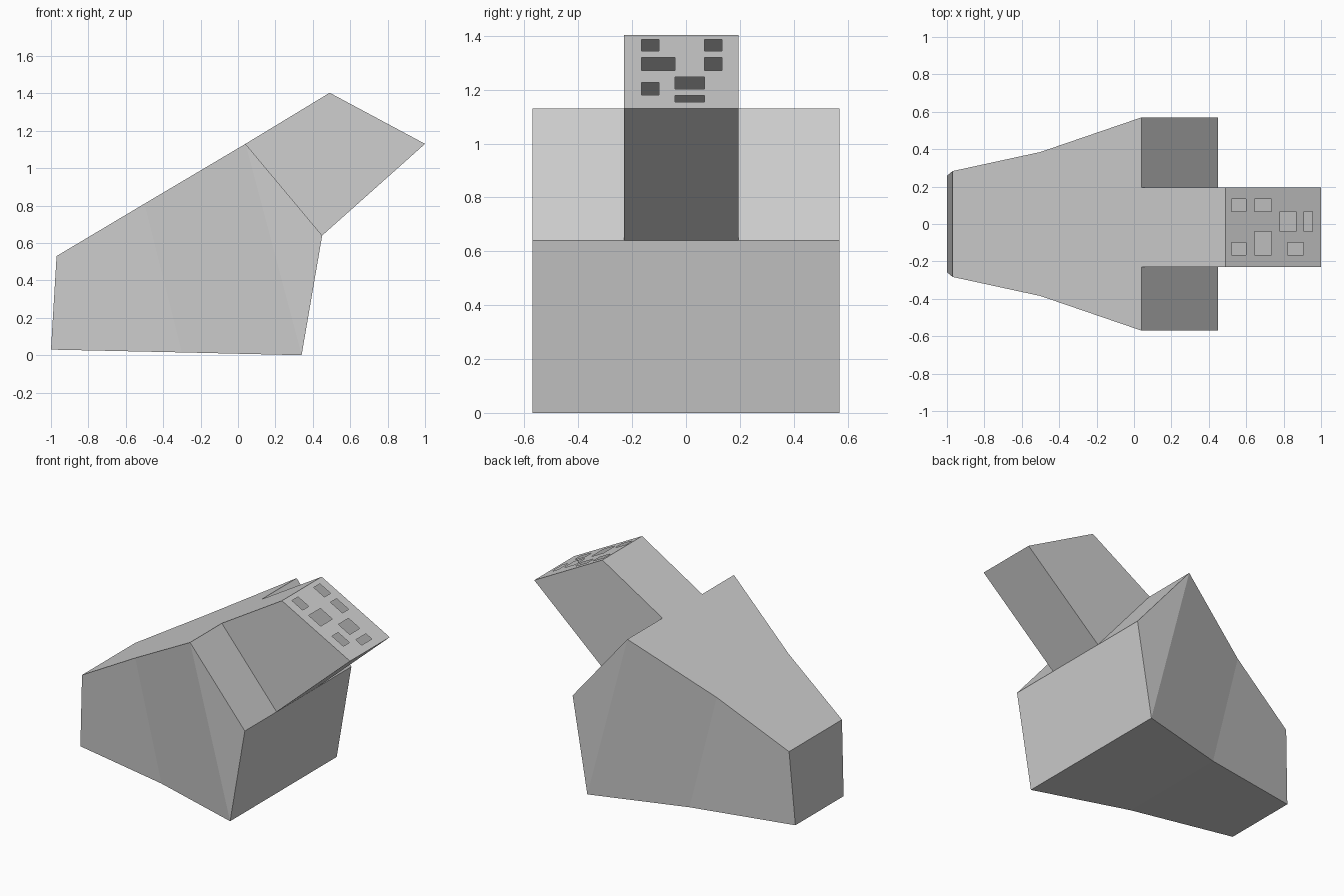
import bpy
import bmesh
from mathutils import Vector

cube = bpy.data.objects.get("Cube")
if cube:
    bpy.data.objects.remove(cube, do_unlink=True)

# Single plain material
grey = bpy.data.materials.new("Concrete grey")
grey.use_nodes = True
colour = (0.62, 0.62, 0.62, 1)
grey.diffuse_color = colour
grey.node_tree.nodes["Principled BSDF"].inputs["Base Color"].default_value = colour


def make_object(name, faces):
    """Weld a list of polygons into one flat-shaded convex shell, facing outwards."""
    bm = bmesh.new()
    for points in faces:
        bm.faces.new([bm.verts.new(p) for p in points])
    bmesh.ops.remove_doubles(bm, verts=bm.verts, dist=0.0005)
    bm.normal_update()
    centre = sum((v.co for v in bm.verts), Vector()) / len(bm.verts)
    for face in bm.faces:
        if face.normal.dot(face.calc_center_median() - centre) < 0:
            face.normal_flip()
    mesh = bpy.data.meshes.new(name)
    bm.to_mesh(mesh)
    bm.free()
    mesh.materials.append(grey)
    obj = bpy.data.objects.new(name, mesh)
    bpy.context.collection.objects.link(obj)
    return obj


def span(a, b, y0, y1):
    """Quad between two profile points (x, z) from y0 to y1."""
    return [(a[0], y0, a[1]), (b[0], y0, b[1]), (b[0], y1, b[1]), (a[0], y1, a[1])]


# Shared joint between the wedge body and the raised tower
ridge, heel = (0.04, 1.13), (0.45, 0.64)
tower_y = (-0.23, 0.195)

# Wedge body: (x, z, half width) around the profile
outline = [(-0.97, 0.53, 0.283), (-0.5, 0.81, 0.385), (*ridge, 0.57),
           (*heel, 0.57), (0.34, 0.0, 0.57), (-0.3, 0.015, 0.39),
           (-1.0, 0.03, 0.258)]
left = [(x, w, z) for x, z, w in outline]
right = [(x, -w, z) for x, z, w in outline]
body = []
for side in (left, right):
    for ids in ((6, 0, 1, 5), (5, 1, 2, 4), (4, 2, 3)):
        body.append([side[i] for i in ids])
for i in range(len(outline)):
    j = (i + 1) % len(outline)
    if i != 2:  # the rear slope is left open where the tower joins
        body.append([left[i], left[j], right[j], right[i]])
body.append(span(ridge, heel, -0.57, tower_y[0]))
body.append(span(ridge, heel, tower_y[1], 0.57))
make_object("wedge_body", body)

# Tower: hollow box rising along the slope
crest, tip = (0.49, 1.403), (1.0, 1.13)
tower = [span(ridge, crest, *tower_y), span(heel, tip, *tower_y)]
for y in tower_y:
    tower.append([(x, y, z) for x, z in (ridge, crest, tip, heel)])

# End face of the tower, with window openings (x0, x1, y0, y1)
windows = [(0.52, 0.60, -0.165, -0.10), (0.52, 0.60, 0.068, 0.133),
           (0.645, 0.735, -0.165, -0.04), (0.645, 0.735, 0.068, 0.133),
           (0.82, 0.905, -0.165, -0.10), (0.78, 0.865, -0.04, 0.068),
           (0.91, 0.955, -0.04, 0.068)]
xs = sorted({crest[0], tip[0], *(v for w in windows for v in w[:2])})
ys = sorted({*tower_y, *(v for w in windows for v in w[2:])})


def on_end(x):
    t = (x - crest[0]) / (tip[0] - crest[0])
    return x, crest[1] + t * (tip[1] - crest[1])


for x0, x1 in zip(xs, xs[1:]):
    for y0, y1 in zip(ys, ys[1:]):
        cx, cy = (x0 + x1) / 2, (y0 + y1) / 2
        if not any(a < cx < b and c < cy < d for a, b, c, d in windows):
            tower.append(span(on_end(x0), on_end(x1), y0, y1))
make_object("window_tower", tower)
